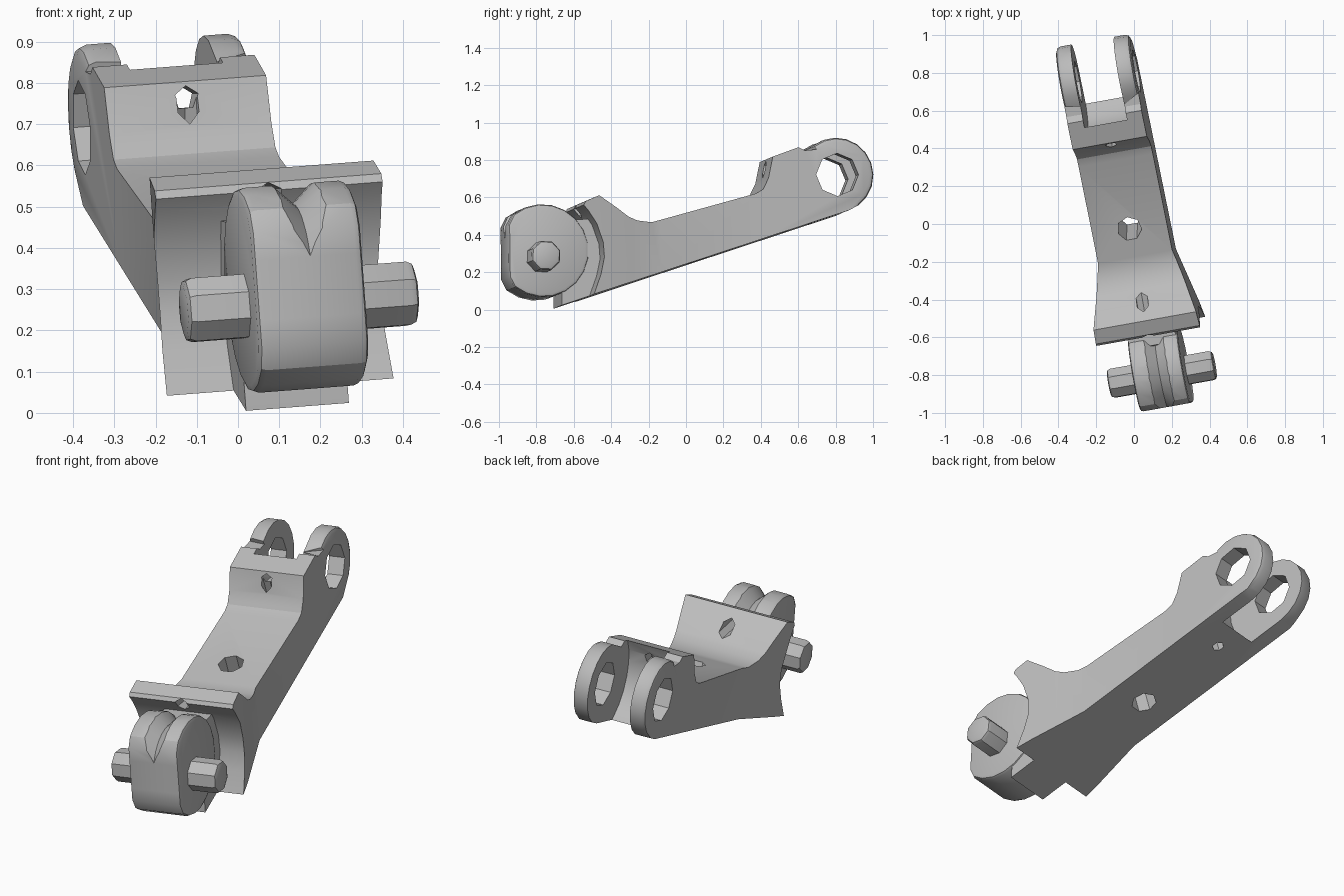
import bpy, bmesh
from math import cos, sin, pi, radians
from mathutils import Vector, Matrix

cube = bpy.data.objects.get("Cube")
if cube:
    bpy.data.objects.remove(cube, do_unlink=True)

grey = bpy.data.materials.new("plain_grey")
grey.use_nodes = True
grey.diffuse_color = (0.5, 0.5, 0.5, 1)
grey.node_tree.nodes["Principled BSDF"].inputs["Base Color"].default_value = grey.diffuse_color

# Link frame: x across the link, y along it, z up; the whole link is turned a little
ex = Vector((0.981, 0.176, 0.075)).normalized()
ey = Vector((-0.176, 0.981, 0)).normalized()
ez = ex.cross(ey)
FRAME = Matrix((ex, ey, ez)).transposed().to_4x4() @ Matrix.Translation((0.01, 0, 0))
SLOPE = radians(18)
NORMAL = Vector((0, -sin(SLOPE), cos(SLOPE)))
PIVOT = (-0.80, 0.305)
EYE = (0.794, 0.708)


def make_object(name, bm):
    bmesh.ops.recalc_face_normals(bm, faces=bm.faces)
    mesh = bpy.data.meshes.new(name)
    bm.to_mesh(mesh)
    bm.free()
    mesh.materials.append(grey)
    obj = bpy.data.objects.new(name, mesh)
    bpy.context.collection.objects.link(obj)
    return obj


def arc(centre, r, start, end, n):
    """Points on an arc in the side plane, angles in degrees."""
    steps = [radians(start + (end - start) * i / n) for i in range(n + 1)]
    return [(centre[0] + r * cos(a), centre[1] + r * sin(a)) for a in steps]


def prism(points, half, mid=0):
    """Side outline extruded across the link."""
    bm = bmesh.new()
    face = bm.faces.new([bm.verts.new((mid - half, y, z)) for y, z in points])
    out = bmesh.ops.extrude_face_region(bm, geom=[face], use_keep_orig=True)
    moved = [g for g in out["geom"] if isinstance(g, bmesh.types.BMVert)]
    bmesh.ops.translate(bm, verts=moved, vec=(2 * half, 0, 0))
    return bm


def rod(name, centre, axis, r, length, sides):
    bm = bmesh.new()
    turn = Vector(axis).to_track_quat("Z", "Y").to_matrix().to_4x4()
    bmesh.ops.create_cone(bm, cap_ends=True, segments=sides, radius1=r, radius2=r,
                          depth=length, matrix=Matrix.Translation(centre) @ turn)
    return make_object(name, bm)


def cut(obj, cutters):
    bpy.context.view_layer.objects.active = obj
    for c in cutters:
        c.hide_render = True
        mod = obj.modifiers.new("cut", "BOOLEAN")
        mod.operation = "DIFFERENCE"
        mod.solver = "EXACT"
        mod.object = c
        bpy.ops.object.modifier_apply(modifier=mod.name)
        bpy.data.objects.remove(c, do_unlink=True)


def bevel_rim(bm, width, rule):
    """Chamfer the outline edges on both side faces where rule holds."""
    edges = [e for e in bm.edges if abs(e.verts[0].co.x - e.verts[1].co.x) < 1e-5
             and all(rule(v.co) for v in e.verts)]
    bmesh.ops.bevel(bm, geom=edges, offset=width, segments=2, affect="EDGES", profile=0.5)


# Body: sloping arm, raised bridge, fork lugs and the flared cupped front
outline = [(-0.55, 0.062), (-0.51, 0.17), (-0.49, 0.26), (-0.495, 0.34), (-0.53, 0.44),
           (-0.575, 0.51), (-0.60, 0.54), (-0.59, 0.56), (-0.515, 0.592), (-0.42, 0.53),
           (-0.35, 0.48), (-0.30, 0.46), (-0.22, 0.452), (0.35, 0.607), (0.39, 0.63),
           (0.42, 0.69), (0.445, 0.805), (0.585, 0.855), (0.62, 0.838)]
outline += arc(EYE, 0.2, 128, -72, 11)
bm = prism(outline, 0.2)
bevel_rim(bm, 0.025, lambda c: c.y > 0.63 and c.z > 0.53)
for y in (-0.46, -0.33, -0.17, 0.40):
    bmesh.ops.bisect_plane(bm, geom=bm.verts[:] + bm.edges[:] + bm.faces[:],
                           plane_co=(0, y, 0), plane_no=(0, 1, 0))
for v in bm.verts:
    flare = min(max((-0.17 - v.co.y) / 0.36, 0), 1)
    v.co.x *= 1 + 0.40 * flare
body = make_object("arm_body", bm)

side = (1, 0, 0)
cut(body, [
    make_object("fork_gap", prism(arc(EYE, 0.28, 0, 345, 23), 0.115)),
    rod("eye_hole", (0, *EYE), side, 0.115, 1, 8),
    rod("arm_hole", Vector((0, 0.02, 0.38)), NORMAL, 0.065, 0.8, 7),
    rod("bridge_hole", (0, 0.45, 0.765), (0, 1, 0), 0.03, 0.4, 5),
    rod("lower_hole", (0, 0.50, 0.56), NORMAL, 0.03, 0.44, 6),
    rod("ridge_hole", (0, -0.45, 0.525), (0, 1, 0), 0.035, 0.6, 6),
])

# Drum: disc with a flattened front and a V groove over the top
rim = [(max(y, -0.985), z) for y, z in arc(PIVOT, 0.25, 10, 350, 20)]
bm = prism(rim, 0.135, 0.015)
bevel_rim(bm, 0.018, lambda c: True)
drum = make_object("drum", bm)

bm = bmesh.new()
ring = [bm.verts.new((0.02 + dx, PIVOT[0] - r, PIVOT[1]))
        for dx, r in ((-0.085, 0.28), (0, 0.2), (0.085, 0.28))]
edges = [bm.edges.new((ring[i], ring[i - 1])) for i in range(3)]
bmesh.ops.spin(bm, geom=ring + edges, cent=(0, *PIVOT), axis=side,
               angle=-radians(200), steps=20)
bmesh.ops.holes_fill(bm, edges=bm.edges[:])
cut(drum, [make_object("groove", bm)])

# Neck joining drum and body, with its step underneath
neck = make_object("neck", prism([(-0.70, 0.013), (-0.45, 0.095), (-0.45, 0.48),
                                  (-0.65, 0.47), (-0.70, 0.12)], 0.127, 0.012))

# Pivot pin with chamfered ends
bm = prism(arc((-0.81, 0.268), 0.083, 20, 335, 7), 0.285, 0.015)
bevel_rim(bm, 0.02, lambda c: True)
pin = make_object("pivot_pin", bm)

for obj in (body, drum, neck, pin):
    obj.matrix_world = FRAME
    bpy.ops.object.select_all(action="DESELECT")
    obj.select_set(True)
    bpy.context.view_layer.objects.active = obj
    bpy.ops.object.shade_smooth_by_angle(angle=radians(30))
